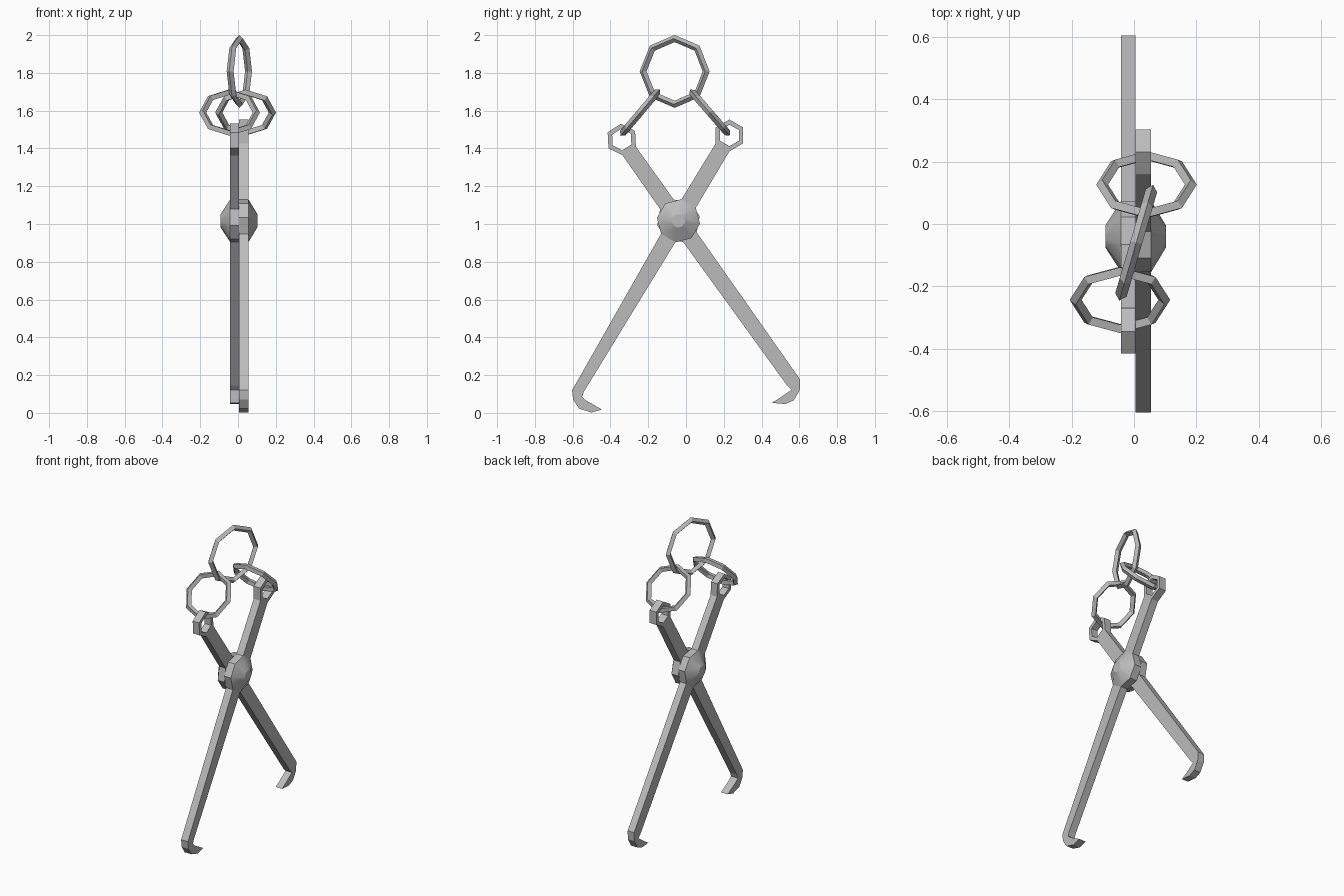
import bpy, bmesh
from math import radians, cos, sin, pi
from mathutils import Vector, Matrix

cube = bpy.data.objects.get("Cube")
if cube:
    bpy.data.objects.remove(cube)

steel = bpy.data.materials.new("grey_steel")
steel.use_nodes = True
steel.diffuse_color = (0.5, 0.5, 0.5, 1)
steel.node_tree.nodes["Principled BSDF"].inputs["Base Color"].default_value = (0.5, 0.5, 0.5, 1)

HUB = (-0.04, 1.017)
HUB_R = 0.115


def polar(centre, radius, degrees):
    a = radians(degrees)
    return (centre[0] + radius * cos(a), centre[1] + radius * sin(a))


def finish(name, bm):
    bmesh.ops.recalc_face_normals(bm, faces=bm.faces)
    mesh = bpy.data.meshes.new(name)
    bm.to_mesh(mesh)
    bm.free()
    mesh.materials.append(steel)
    obj = bpy.data.objects.new(name, mesh)
    bpy.context.collection.objects.link(obj)
    return obj


# Flat bar: hook, shaft with octagonal hub, and six-sided eye at the top
def arm(name, x0, x1, side, axis, hook, eye, eye_turn):
    bm = bmesh.new()
    outer = [polar(eye, 0.084, eye_turn + 60 * i) for i in range(6)]
    inner = [polar(eye, 0.057, eye_turn + 60 * i) for i in range(6)]
    joint = [outer[2], outer[3]] if side > 0 else [outer[4], outer[3]]
    steps = (157.5, 112.5, 67.5, 22.5)
    outline = list(hook)
    outline += [polar(HUB, HUB_R, axis + side * a) for a in steps]
    outline += joint
    outline += [polar(HUB, HUB_R, axis - side * a) for a in reversed(steps)]
    shapes = [outline]
    for i in range(6):
        j = (i + 1) % 6
        shapes.append([outer[i], outer[j], inner[j], inner[i]])
    known = {}
    for shape in shapes:
        verts = []
        for p in shape:
            key = (round(p[0], 5), round(p[1], 5))
            if key not in known:
                known[key] = bm.verts.new((x0, *p))
            verts.append(known[key])
        bm.faces.new(verts)
    bmesh.ops.recalc_face_normals(bm, faces=bm.faces)
    result = bmesh.ops.extrude_face_region(bm, geom=bm.faces[:], use_keep_orig=True)
    moved = [g for g in result["geom"] if isinstance(g, bmesh.types.BMVert)]
    bmesh.ops.translate(bm, verts=moved, vec=(x1 - x0, 0, 0))
    return finish(name, bm)


# Tapered boss on the outside of the pivot
def boss(name, x0, x1, axis):
    bm = bmesh.new()
    rings = []
    for x, r in ((x0, HUB_R), (x1, 0.036)):
        rings.append([bm.verts.new((x, *polar(HUB, r, axis + 22.5 + 45 * i))) for i in range(8)])
    for i in range(8):
        j = (i + 1) % 8
        bm.faces.new((rings[0][i], rings[0][j], rings[1][j], rings[1][i]))
    bm.faces.new(rings[1])
    obj = finish(name, bm)
    bpy.context.view_layer.objects.active = obj
    obj.select_set(True)
    bpy.ops.object.shade_smooth_by_angle(angle=radians(28))
    obj.select_set(False)


# Eight-sided link with a diamond cross-section, lying in the plane of u and v
def link(name, centre, u, v, major, minor):
    u, v = Vector(u).normalized(), Vector(v).normalized()
    n = u.cross(v)
    bm = bmesh.new()
    loops = []
    for i in range(8):
        out = u * cos(i * pi / 4) + v * sin(i * pi / 4)
        loops.append([bm.verts.new(Vector(centre) + out * (major + minor * cos(k * pi / 2))
                                   + n * minor * sin(k * pi / 2)) for k in range(4)])
    for i in range(8):
        a, b = loops[i], loops[(i + 1) % 8]
        for k in range(4):
            m = (k + 1) % 4
            bm.faces.new((a[k], b[k], b[m], a[m]))
    finish(name, bm)


front_hook = [(-0.54, 0.113), (-0.55, 0.085), (-0.53, 0.066), (-0.445, 0.018),
              (-0.5, 0.002), (-0.565, 0.022), (-0.598, 0.07), (-0.603, 0.12)]
back_hook = [(0.535, 0.145), (0.558, 0.122), (0.497, 0.08), (0.455, 0.053),
             (0.525, 0.047), (0.57, 0.066), (0.602, 0.12), (0.604, 0.177)]

arm("front_hook_arm", 0.005, 0.055, 1, 59.3, front_hook, (0.23, 1.469), 90)
arm("back_hook_arm", -0.042, 0.005, -1, 125, back_hook, (-0.34, 1.447), 93)
boss("left_pivot_boss", 0.055, 0.102, 59.3)
boss("right_pivot_boss", -0.042, -0.092, 125)

link("top_ring", (0.007, -0.06, 1.808), (0.28, 0.96, 0), (0, 0, 1), 0.174, 0.019)
link("back_link", (0.04, 0.126, 1.59), (1, 0, 0), (0, 0.195, -0.225), 0.142, 0.019)
link("front_link", (-0.045, -0.243, 1.59), (1, 0, 0), (0, 0.19, 0.225), 0.142, 0.019)
